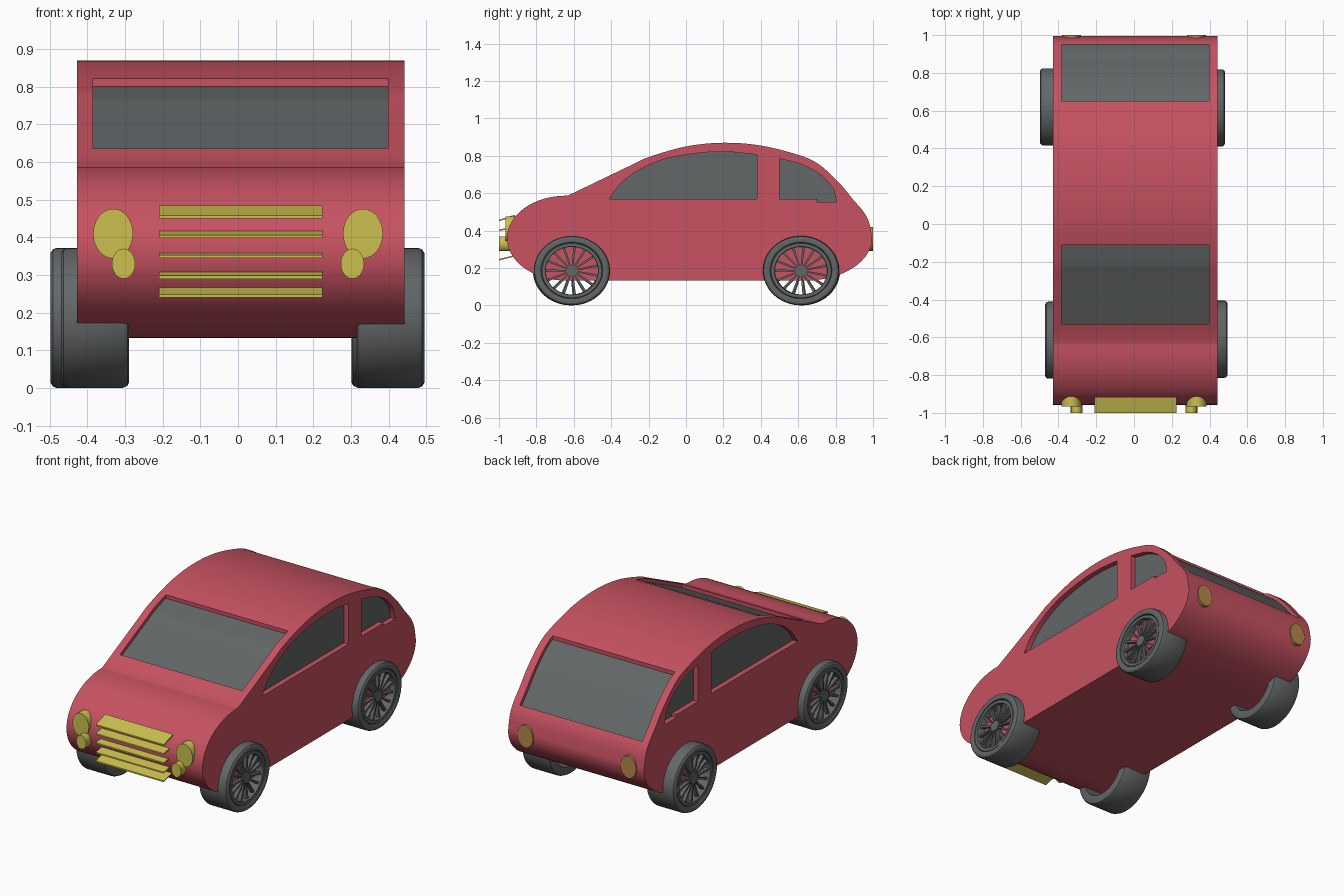
import bpy, bmesh, math
from mathutils import Vector

cube = bpy.data.objects.get("Cube")
if cube:
    bpy.data.objects.remove(cube, do_unlink=True)


def material(name, rgb):
    m = bpy.data.materials.new(name)
    m.use_nodes = True
    m.diffuse_color = (*rgb, 1)
    m.node_tree.nodes["Principled BSDF"].inputs["Base Color"].default_value = (*rgb, 1)
    return m


RED = material("red_paint", (0.57, 0.085, 0.12))
GREY = material("dark_grey", (0.125, 0.135, 0.135))
YELLOW = material("yellow_trim", (0.60, 0.53, 0.08))
AMBER = material("amber_lamp", (0.46, 0.25, 0.07))


def finish(bm, name, mat, smooth=True):
    bmesh.ops.recalc_face_normals(bm, faces=bm.faces)
    mesh = bpy.data.meshes.new(name)
    bm.to_mesh(mesh)
    bm.free()
    mesh.materials.append(mat)
    ob = bpy.data.objects.new(name, mesh)
    bpy.context.collection.objects.link(ob)
    if smooth:
        bpy.ops.object.select_all(action='DESELECT')
        ob.select_set(True)
        bpy.context.view_layer.objects.active = ob
        bpy.ops.object.shade_smooth_by_angle(angle=math.radians(30))
    return ob


def prism(name, outline, x0, x1, mat, smooth=True):
    """Extrude a (y, z) outline along x."""
    bm = bmesh.new()
    a = [bm.verts.new((x0, y, z)) for y, z in outline]
    b = [bm.verts.new((x1, y, z)) for y, z in outline]
    bm.faces.new(a)
    bm.faces.new(b)
    for i in range(len(a)):
        j = (i + 1) % len(a)
        bm.faces.new((a[i], a[j], b[j], b[i]))
    return finish(bm, name, mat, smooth)


def spline(points, steps=5):
    """Catmull-Rom curve through the points."""
    p = [Vector(q) for q in points]
    p = [2 * p[0] - p[1]] + p + [2 * p[-1] - p[-2]]
    out = []
    for i in range(1, len(p) - 2):
        a, b, c, d = p[i - 1:i + 3]
        for k in range(steps):
            t = k / steps
            out.append(0.5 * (2 * b + (c - a) * t + (2 * a - 5 * b + 4 * c - d) * t ** 2
                              + (3 * b - a - 3 * c + d) * t ** 3))
    return out + [p[-2]]


def arc(cy, cz, ry, rz, start, end, steps):
    angles = [math.radians(start + (end - start) * i / steps) for i in range(steps + 1)]
    return [Vector((cy + ry * math.cos(t), cz + rz * math.sin(t))) for t in angles]


def inward(outline, d):
    """Shrink a counter-clockwise outline by d."""
    out = []
    for i, p in enumerate(outline):
        t = (outline[(i + 1) % len(outline)] - outline[i - 1]).normalized()
        out.append(p + Vector((-t.y, t.x)) * d)
    return out


# Body: rounded tail, arched roof and rounded nose in one side profile
MID, HALF = 0.007, 0.435
tail = arc(0.64, 0.36, 0.355, 0.227, -90, 0, 16)
roof = spline([(0.995, 0.36), (0.98, 0.44), (0.95, 0.5), (0.89, 0.57), (0.82, 0.655),
               (0.71, 0.755), (0.6, 0.805), (0.4, 0.855), (0.2, 0.87), (0, 0.85),
               (-0.2, 0.793), (-0.3, 0.747), (-0.63, 0.588)])
nose = arc(-0.64, 0.36, 0.317, 0.227, 90, 270, 32)
profile = tail + roof[1:] + nose
body = prism("body", profile, MID - HALF, MID + HALF, RED, False)

# Window openings, cut through the body
side_front = [(-0.41, 0.57), (0.38, 0.57), (0.38, 0.806)] + spline(
    [(0.25, 0.82), (0.1, 0.818), (-0.1, 0.786), (-0.25, 0.725), (-0.35, 0.65), (-0.41, 0.57)])[:-1]
side_rear = [(0.5, 0.57), (0.7, 0.57), (0.7, 0.553), (0.805, 0.553)] + spline(
    [(0.79, 0.62), (0.73, 0.69), (0.63, 0.75), (0.5, 0.785)])
windscreen = [(-0.53, 0.56), (-0.11, 0.56), (-0.11, 1.0), (-0.53, 1.0)]
back_window = [(0.65, 0.45), (0.95, 0.45), (0.95, 1.0), (0.65, 1.0)]
for outline, x0, x1 in ((side_front, -1, 1), (side_rear, -1, 1),
                        (windscreen, -0.385, 0.398), (back_window, -0.385, 0.398)):
    cutter = prism("window_cutter", outline, x0, x1, RED, False)
    cutter.hide_render = True
    bpy.context.view_layer.objects.active = body
    mod = body.modifiers.new("opening", 'BOOLEAN')
    mod.operation, mod.solver, mod.object = 'DIFFERENCE', 'EXACT', cutter
    bpy.ops.object.modifier_apply(modifier=mod.name)
    bpy.data.objects.remove(cutter, do_unlink=True)
bpy.ops.object.select_all(action='DESELECT')
body.select_set(True)
bpy.context.view_layer.objects.active = body
bpy.ops.object.shade_smooth_by_angle(angle=math.radians(30))

# Glass: a slightly smaller core showing through the openings
prism("window_glass", inward(profile, 0.02), MID - HALF + 0.03, MID + HALF - 0.03, GREY)


# Wheels: hollow tyre and rim, hub and slim spokes
def wheel(name, outer_x, y, side, width=0.18, segments=48, spokes=15):
    squash = 0.91
    section = [(0.004, 0.165), (0, 0.172), (0, 0.19), (0.006, 0.2), (0.015, 0.204),
               (width - 0.015, 0.204), (width - 0.004, 0.198), (width, 0.19),
               (width, 0.15), (0.012, 0.14), (0.006, 0.142), (0.006, 0.16), (0.012, 0.163)]
    bm = bmesh.new()

    def point(depth, r, t, shift=0):
        c, s = math.cos(t), math.sin(t)
        return bm.verts.new((outer_x - side * depth, y + r * c - shift * s,
                             0.186 + (r * s + shift * c) * squash))

    rings = [[point(d, r, math.tau * i / segments) for d, r in section] for i in range(segments)]
    for i in range(segments):
        a, b = rings[i - 1], rings[i]
        for k in range(len(section)):
            bm.faces.new((a[k - 1], a[k], b[k], b[k - 1]))
    for i in range(spokes):
        t = math.tau * (i + 0.5) / spokes
        near, far = [[point(d, r, t, s) for r, s in
                      ((0.02, -0.004), (0.145, -0.007), (0.145, 0.007), (0.02, 0.004))]
                     for d in (0.016, 0.036)]
        bm.faces.new(near)
        bm.faces.new(far)
        for k in range(4):
            bm.faces.new((near[k - 1], near[k], far[k], far[k - 1]))
    front, back = [[point(d, 0.034, math.tau * i / 20) for i in range(20)] for d in (0.01, 0.045)]
    bm.faces.new(front)
    bm.faces.new(back)
    for i in range(20):
        bm.faces.new((front[i - 1], front[i], back[i], back[i - 1]))
    finish(bm, name, GREY)


wheel("front_left_wheel", 0.495, -0.61, 1)
wheel("front_right_wheel", -0.47, -0.615, -1)
wheel("rear_left_wheel", 0.482, 0.615, 1)
wheel("rear_right_wheel", -0.498, 0.62, -1)


# Lamps: oval cylinders pointing along y
def lamp(name, x, z, rx, rz, y0, y1, mat):
    bm = bmesh.new()
    bmesh.ops.create_cone(bm, cap_ends=True, segments=32, radius1=1, radius2=1, depth=1)
    for v in bm.verts:
        a, b, c = v.co
        v.co = (x + a * rx, (y0 + y1) / 2 + c * (y1 - y0), z + b * rz)
    finish(bm, name, mat)


for side, label in ((1, "left"), (-1, "right")):
    lamp(label + "_headlamp", side * 0.332, 0.41, 0.053, 0.066, -0.965, -0.86, YELLOW)
    lamp(label + "_fog_lamp", side * 0.304, 0.33, 0.031, 0.04, -1.0, -0.88, YELLOW)
    lamp(label + "_tail_lamp", side * 0.33, 0.355, 0.05, 0.064, 0.9, 1.0, AMBER)

# Grille: five slanted bars
for i, (low, high) in enumerate(((0.24, 0.27), (0.29, 0.315), (0.345, 0.365),
                                 (0.398, 0.423), (0.45, 0.485))):
    t = 0.008
    prism(f"grille_bar_{i + 1}", [(-1.0, low), (-0.915, high - t), (-0.915, high), (-1.0, low + t)],
          -0.21, 0.225, YELLOW, False)
